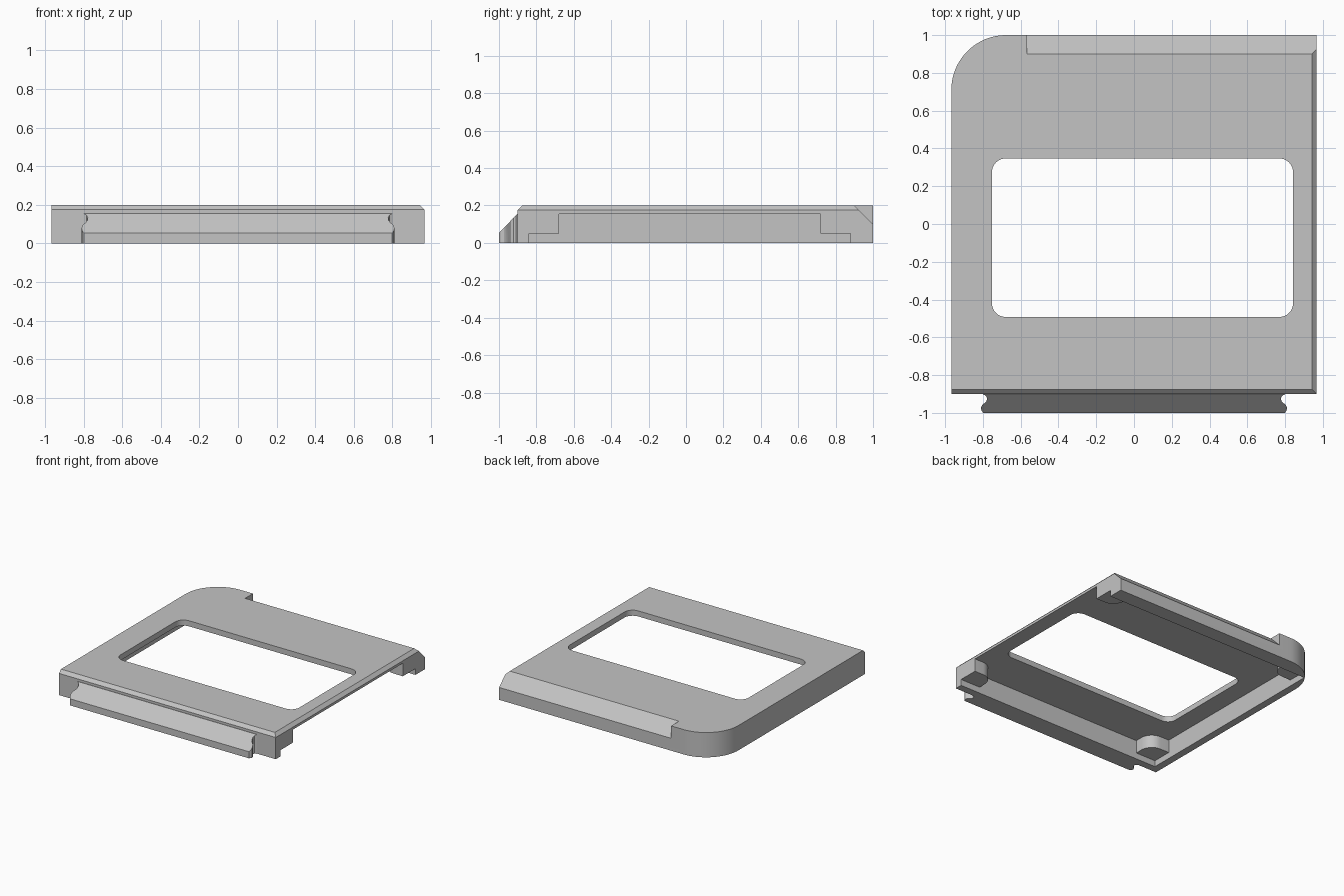
import bpy, bmesh
from math import sin, cos, pi
from mathutils import Matrix

if "Cube" in bpy.data.objects:
    bpy.data.objects.remove(bpy.data.objects["Cube"])

grey = bpy.data.materials.new("plain_grey")
grey.use_nodes = True
colour = (0.55, 0.55, 0.55, 1)
grey.diffuse_color = colour
grey.node_tree.nodes["Principled BSDF"].inputs["Base Color"].default_value = colour


def arc(cx, cy, r, start, end, steps=8):
    angles = [(start + (end - start) * i / steps) * pi / 180 for i in range(steps + 1)]
    return [(cx + r * cos(a), cy + r * sin(a)) for a in angles]


def prism(name, outline, low, high, axes=None):
    """Extrude a 2D outline from low to high; axes maps (u, v, w) to xyz."""
    axes = axes or (lambda u, v, w: (u, v, w))
    bm = bmesh.new()
    rings = [[bm.verts.new(axes(u, v, w)) for u, v in outline] for w in (low, high)]
    bm.faces.new(rings[0])
    bm.faces.new(rings[1])
    n = len(outline)
    for i in range(n):
        j = (i + 1) % n
        bm.faces.new((rings[0][i], rings[0][j], rings[1][j], rings[1][i]))
    bmesh.ops.recalc_face_normals(bm, faces=bm.faces)
    mesh = bpy.data.meshes.new(name)
    bm.to_mesh(mesh)
    bm.free()
    mesh.materials.append(grey)
    obj = bpy.data.objects.new(name, mesh)
    bpy.context.collection.objects.link(obj)
    return obj


def cut(target, cutter):
    cutter.hide_render = True
    mod = target.modifiers.new("cut", "BOOLEAN")
    mod.operation, mod.solver, mod.object = "DIFFERENCE", "EXACT", cutter
    graph = bpy.context.evaluated_depsgraph_get()
    mesh = bpy.data.meshes.new_from_object(target.evaluated_get(graph))
    target.modifiers.clear()
    target.data = mesh
    bpy.data.objects.remove(cutter)


def rect(x0, y0, x1, y1):
    return [(x0, y0), (x1, y0), (x1, y1), (x0, y1)]


along_x = lambda u, v, w: (w, u, v)
along_y = lambda u, v, w: (u, w, v)

# Tray with one rounded back corner
LEFT, RIGHT, FRONT, BACK, TOP, CEILING = -0.967, 0.967, -0.9, 1.0, 0.2, 0.155
outline = [(LEFT, FRONT), (RIGHT, FRONT), (RIGHT, BACK)]
outline += arc(LEFT + 0.29, BACK - 0.29, 0.29, 90, 180, 20)
tray = prism("tray", outline, 0, TOP)

# Underside pocket, open at one side
IN_X, IN_FRONT, IN_BACK = -0.907, -0.84, 0.88
cut(tray, prism("pocket_cutter", rect(IN_X, IN_FRONT, 1.2, IN_BACK), -0.1, CEILING))

# Rounded window
window = []
for cx, cy, a in ((0.77, 0.275, 0), (-0.68, 0.275, 90), (-0.68, -0.42, 180), (0.77, -0.42, 270)):
    window += arc(cx, cy, 0.072, a, a + 90)
cut(tray, prism("window_cutter", window, -0.1, 0.4))

# Back slope and small edge chamfers
cut(tray, prism("slope_cutter", [(0.8, 0.3), (1.1, 0), (1.1, 0.3)], -0.567, 1.2, along_x))
cut(tray, prism("front_chamfer_cutter", [(-0.95, 0.125), (-0.825, 0.25), (-0.95, 0.25)], -1.2, 1.2, along_x))
cut(tray, prism("side_chamfer_cutter", [(1.017, 0.125), (0.892, 0.25), (1.017, 0.25)], -1.2, 1.2, along_y))

# Sloped front lip with notched ends
side = [(0.8, -0.89), (0.8, -0.902), (0.785, -0.909), (0.778, -0.922), (0.78, -0.936), (0.79, -0.947),
        (0.803, -0.957), (0.81, -0.972), (0.808, -0.988), (0.798, -1)]
lip = prism("front_lip", side + [(-x, y) for x, y in reversed(side)], 0, CEILING)
cut(lip, prism("lip_cutter", [(-1.1, -0.05), (-0.8, 0.26), (-1.1, 0.26)], -1, 1, along_x))

# Corner pads under the ceiling
for end, x, sx in (("closed", IN_X, 1), ("open", RIGHT, -1)):
    for place, y, sy in (("front", IN_FRONT, 1), ("back", IN_BACK, -1)):
        shape = [(0, 0), (0.18, 0)] + arc(0.08, 0.06, 0.1, 0, 90) + [(0, 0.16)]
        prism(f"{place}_{end}_pad", [(x + sx * u, y + sy * v) for u, v in shape], 0.05, CEILING)

# Smooth curves, keep edges sharp
bpy.ops.object.select_all(action="DESELECT")
for obj in bpy.context.collection.objects:
    if obj.type == "MESH" and obj.data.materials and obj.data.materials[0] == grey:
        obj.select_set(True)
        bpy.context.view_layer.objects.active = obj
bpy.ops.object.shade_smooth_by_angle(angle=pi / 6)
